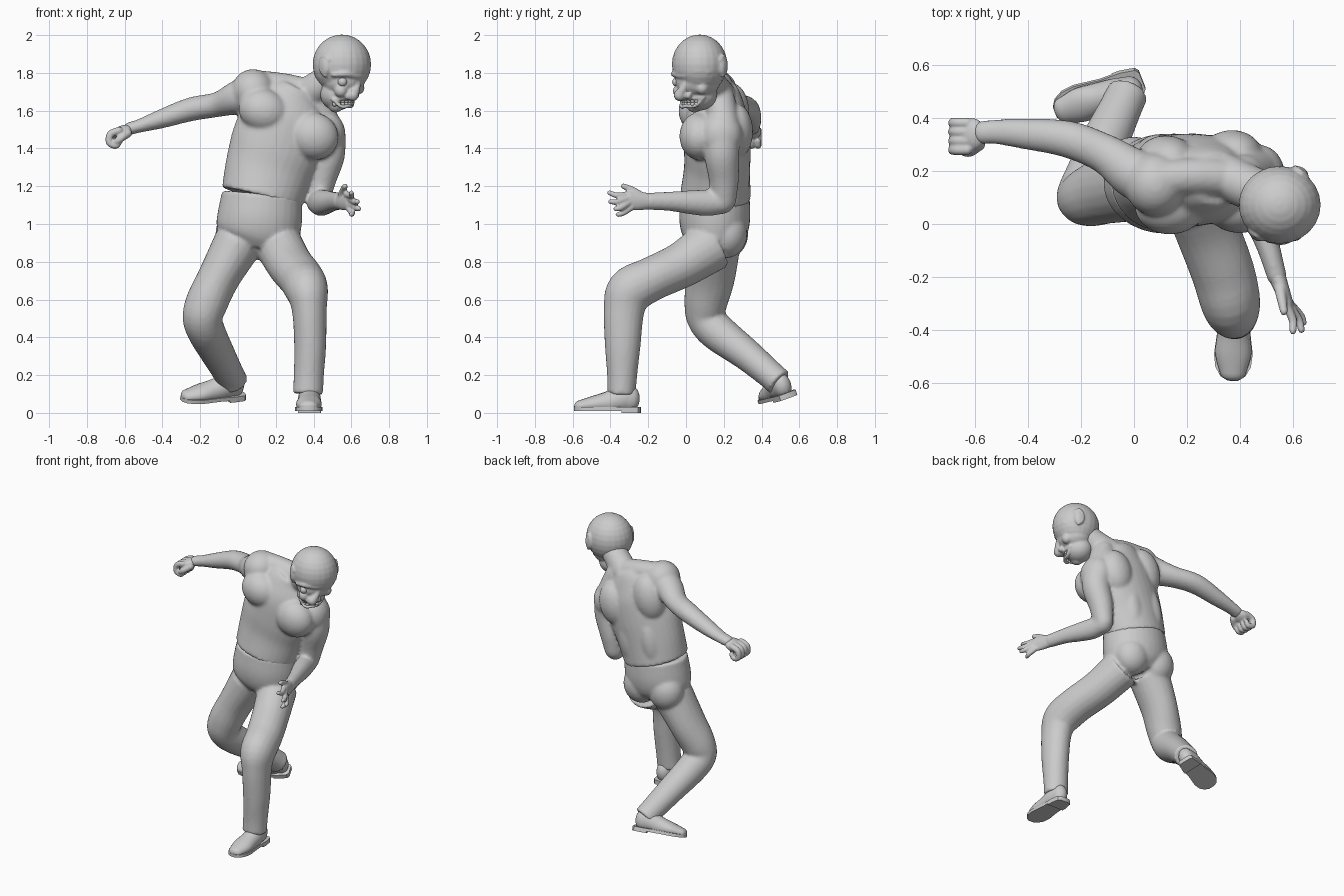
import bpy, bmesh, math
from mathutils import Vector, Matrix, Euler


def tube(bm, pts, side=(1, 0, 0), n=20, dome=True):
    """Smooth loft through (x, y, z, radius along side[, other radius]) points."""
    q = [Vector((p[0], p[1], p[2], p[3], p[4] if len(p) > 4 else p[3])) for p in pts]
    q = [q[0] * 2 - q[1]] + q + [q[-1] * 2 - q[-2]]
    s = []
    for i in range(1, len(q) - 2):
        a, b, c, d = q[i - 1:i + 3]
        for k in range(5):
            t = k / 5
            s.append((b * 2 + (c - a) * t + (a * 2 - b * 5 + c * 4 - d) * t * t
                      + (b * 3 - a - c * 3 + d) * t ** 3) * 0.5)
    s.append(q[-2])
    rings = []
    for i, p in enumerate(s):
        t = Vector((s[min(i + 1, len(s) - 1)] - s[max(i - 1, 0)])[:3]).normalized()
        rings.append((Vector(p[:3]), t, p[3], p[4]))
    if dome:
        def cap(ring, sign):
            c, t, a, b = ring
            return [(c + t * sign * min(a, b) * math.sin(w), t, a * math.cos(w), b * math.cos(w))
                    for w in (0.4, 0.8, 1.15, 1.45)]
        rings = cap(rings[0], -1)[::-1] + rings + cap(rings[-1], 1)
    loops = []
    for c, t, a, b in rings:
        u = Vector(side)
        u = (u - t * u.dot(t)).normalized()
        v = t.cross(u)
        loops.append([bm.verts.new(c + u * a * math.cos(w) + v * b * math.sin(w))
                      for w in (2 * math.pi * k / n for k in range(n))])
    for l0, l1 in zip(loops, loops[1:]):
        for k in range(n):
            bm.faces.new((l0[k], l0[(k + 1) % n], l1[(k + 1) % n], l1[k]))
    bm.faces.new(loops[0][::-1])
    bm.faces.new(loops[-1])
    return [v for l in loops for v in l]


def ball(bm, loc, r, rot=(0, 0, 0)):
    r = (r, r, r) if isinstance(r, float) else r
    m = (Matrix.Translation(loc) @ Euler([math.radians(a) for a in rot]).to_matrix().to_4x4()
         @ Matrix.Diagonal((*r, 1)))
    bmesh.ops.create_uvsphere(bm, u_segments=24, v_segments=14, radius=1, matrix=m)


def slab(bm, outline, z0, z1):
    lo, hi = ([bm.verts.new((x, y, z)) for x, y in outline] for z in (z0, z1))
    n = len(lo)
    for k in range(n):
        bm.faces.new((lo[k], lo[(k + 1) % n], hi[(k + 1) % n], hi[k]))
    bm.faces.new(lo[::-1])
    bm.faces.new(hi)
    return lo + hi


def finish(name, bm, voxel=0, smooth=4):
    """Turn the pieces into one object, fused by a voxel remesh if wanted."""
    bmesh.ops.recalc_face_normals(bm, faces=bm.faces)
    me = bpy.data.meshes.new(name)
    bm.to_mesh(me)
    bm.free()
    ob = bpy.data.objects.new(name, me)
    bpy.context.collection.objects.link(ob)
    if voxel:
        m = ob.modifiers.new("fuse", 'REMESH')
        m.mode, m.voxel_size, m.use_smooth_shade = 'VOXEL', voxel, True
        m = ob.modifiers.new("soften", 'SMOOTH')
        m.factor, m.iterations = 0.5, smooth
    else:
        bpy.ops.object.select_all(action='DESELECT')
        ob.select_set(True)
        bpy.context.view_layer.objects.active = ob
        bpy.ops.object.shade_smooth_by_angle(angle=math.radians(40))
    return ob


# Upper body: trunk leaning to the left side
bm = bmesh.new()
tube(bm, [(.126, .155, 1.14, .218, .187), (.165, .165, 1.29, .235, .175),
          (.21, .165, 1.42, .25, .175), (.255, .165, 1.56, .235, .165),
          (.29, .17, 1.66, .18, .13), (.32, .17, 1.72, .11, .10)],
     side=(.95, .1, -.3), n=32, dome=False)
# chest, shoulder blades, lower back and shoulders
ball(bm, (.135, .065, 1.60), (.135, .105, .115), (0, 20, 0))
ball(bm, (.40, .07, 1.465), (.135, .105, .125), (0, 25, 0))
ball(bm, (.12, .24, 1.59), (.11, .095, .16), (0, 15, 0))
ball(bm, (.37, .265, 1.49), (.11, .09, .15), (0, 15, 0))
ball(bm, (.09, .25, 1.3), (.08, .09, .2), (0, 12, 0))
ball(bm, (.25, .255, 1.28), (.08, .085, .2), (0, 12, 0))
ball(bm, (.08, .15, 1.705), (.115, .12, .115))
ball(bm, (.47, .185, 1.47), (.10, .115, .125))
# neck and the muscles beside it
tube(bm, [(.35, .18, 1.68, .085), (.43, .14, 1.73, .085), (.51, .11, 1.79, .08)], (0, 1, 0))
tube(bm, [(.10, .17, 1.745, .07), (.25, .18, 1.725, .072), (.39, .17, 1.69, .075)], (0, 1, 0))
tube(bm, [(.46, .2, 1.52, .085), (.41, .18, 1.66, .08)])
# right arm, stretched out sideways
tube(bm, [(.10, .15, 1.70, .10), (0, .19, 1.67, .095, .09), (-.11, .265, 1.632, .075, .066),
          (-.25, .32, 1.607, .07, .063), (-.41, .34, 1.555, .058, .05),
          (-.52, .348, 1.52, .047, .036), (-.575, .345, 1.505, .044, .034)], (0, 1, 0))
# left arm, bent forward
tube(bm, [(.475, .19, 1.46, .095), (.475, .19, 1.36, .09, .092), (.445, .2, 1.24, .077, .08),
          (.425, .198, 1.125, .062, .068)])
tube(bm, [(.422, .195, 1.115, .06, .062), (.44, .11, 1.112, .062, .07), (.47, .02, 1.115, .056, .063),
          (.505, -.08, 1.12, .045, .052), (.54, -.2, 1.12, .037, .045)])
finish("upper_body", bm, .011, 5)

# Trousers: hips and both legs
bm = bmesh.new()
tube(bm, [(.128, .155, 1.155, .213, .182), (.115, .152, 1.03, .225, .188),
          (.10, .15, .94, .215, .17), (.085, .15, .88, .15, .125)],
     side=(.98, 0, -.2), n=32, dome=False)
ball(bm, (.0, .22, .95), (.12, .11, .13))
ball(bm, (.2, .215, .95), (.12, .11, .13))
tube(bm, [(.215, .14, .89, .125, .14), (.275, -.02, .785, .122, .122), (.335, -.18, .71, .12, .117),
          (.365, -.295, .645, .113, .125), (.378, -.328, .54, .092, .108),
          (.382, -.335, .36, .085, .095), (.375, -.338, .2, .08, .08), (.37, -.342, .10, .08, .075)],
     dome=False)
tube(bm, [(.0, .15, .90, .13, .14), (-.10, .13, .72, .112, .13), (-.165, .105, .585, .112, .115),
          (-.188, .105, .5, .105, .1), (-.165, .17, .425, .1, .1), (-.105, .32, .31, .09, .085),
          (-.045, .45, .2, .08, .075), (-.025, .495, .16, .08, .075)], dome=False)
finish("trousers", bm, .011, 4)

# Shoes: upper, flat sole and heel block, made level and then placed
SOLE = [(0, .035), (.012, .05), (.07, .06), (.15, .06), (.25, .073), (.3, .067), (.335, .047), (.352, .02)]
for name, heel, fwd, up in (("left_shoe", (.38, -.24, 0), (-.02, -1, 0), (0, 0, 1)),
                            ("right_shoe", (.03, .55, .08), (-.93, -.34, -.07), (0, -.35, .93))):
    bm = bmesh.new()
    for v in tube(bm, [(0, .055, .075, .05, .07), (0, .10, .075, .06, .07), (0, .17, .055, .062, .06),
                       (0, .25, .045, .068, .045), (0, .32, .035, .05, .032)]):
        v.co.z = max(v.co.z, .02)
    slab(bm, [(w, l) for l, w in SOLE] + [(-w, l) for l, w in SOLE[::-1]], .01, .03)
    back = SOLE[:3] + [(.1, .06)]
    slab(bm, [(w, l) for l, w in back] + [(-w, l) for l, w in back[::-1]], 0, .02)
    f = Vector(fwd).normalized()
    r = f.cross(Vector(up)).normalized()
    m = Matrix((r, f, r.cross(f))).transposed().to_4x4()
    bm.transform(Matrix.Translation(heel) @ m)
    finish(name, bm)

# Right hand: closed fist
bm = bmesh.new()
ball(bm, (-.612, .338, 1.487), (.058, .062, .034), (0, -25, 0))
for k in range(4):
    y = .28 + .034 * k
    tube(bm, [(-.63, y, 1.495, .02), (-.675, y, 1.475, .02), (-.68, y, 1.43, .019),
              (-.645, y, 1.415, .017), (-.625, y, 1.44, .015)], (0, 1, 0), 12)
tube(bm, [(-.585, .30, 1.48, .024), (-.625, .272, 1.45, .02), (-.665, .285, 1.42, .016)], (0, 1, .3), 12)
finish("right_hand", bm, .006, 3)

# Left hand: open, fingers fanned and slightly bent
bm = bmesh.new()
tube(bm, [(.537, -.19, 1.12, .034, .042), (.56, -.25, 1.122, .028, .05), (.582, -.30, 1.122, .02, .05)])
for base, tip in (((.575, -.305, 1.157), (.60, -.405, 1.165)), ((.588, -.31, 1.135), (.632, -.40, 1.118)),
                  ((.592, -.305, 1.11), (.64, -.372, 1.08)), ((.583, -.29, 1.087), (.60, -.36, 1.05))):
    a, b = Vector(base), Vector(tip)
    mid = (a + b) / 2 + Vector((.012, -.008, -.01))
    tube(bm, [(*a, .017), (*mid, .016), (*b, .013)], n=12)
tube(bm, [(.55, -.235, 1.145, .024), (.558, -.285, 1.18, .019), (.566, -.33, 1.2, .015)], n=12)
finish("left_hand", bm, .006, 3)

# Head: skull, cheeks and jaw, turned and tipped down
bm = bmesh.new()
ball(bm, (.55, .072, 1.845), (.155, .147, .158))
ball(bm, (.555, .062, 1.755), (.11, .12, .09))
ball(bm, (.525, .07, 1.685), (.09, .095, .085))
ball(bm, (.517, .045, 1.635), (.042, .045, .045))
# nose
tube(bm, [(.635, .005, 1.755, .017), (.625, -.015, 1.715, .022), (.608, -.033, 1.682, .032)], n=14)
ball(bm, (.582, -.035, 1.677), .02)
ball(bm, (.622, .01, 1.68), .02)
# brows and cheekbones
tube(bm, [(.505, -.058, 1.79, .013), (.57, -.06, 1.795, .018), (.645, -.01, 1.785, .016),
          (.682, .055, 1.81, .018), (.68, .12, 1.805, .013)], (0, 0, 1), 12)
ball(bm, (.545, -.035, 1.705), .035)
ball(bm, (.635, .085, 1.72), .035)
# ears, with a hollow-looking raised rim
for x, y in ((.462, -.043), (.632, .195)):
    ball(bm, (x, y, 1.835), (.018, .03, .05), (0, 0, 54))
    rim = [(x - .03 * math.cos(w) * .81, y + .03 * math.cos(w) * .58, 1.838 + .052 * math.sin(w), .01)
           for w in (-1.6, -.7, 0, .8, 1.6, 2.5)]
    tube(bm, rim, (.58, .81, 0), 10)
# lips
for mid_z, out in ((1.663, .004), (1.622, -.004)):
    tube(bm, [(.502, -.022, 1.658, .009), (.55 + out, -.024, mid_z, .011),
              (.588 + out, .0, mid_z + .002, .011), (.606 + out, .05, mid_z + .004, .011),
              (.613, .095, 1.67, .009)], (0, 0, 1), 10)
finish("head", bm, .007, 3)

# Eyeballs and teeth
bm = bmesh.new()
for p in ((.553, -.048, 1.752), (.652, .075, 1.765)):
    ball(bm, p, .025)
finish("eyes", bm)
bm = bmesh.new()
for k in range(7):
    w = math.radians(-100 + 16 * k)
    for z in (1.652, 1.634):
        ball(bm, (.525 + .079 * math.cos(w), .062 + .079 * math.sin(w), z), (.011, .011, .012))
finish("teeth", bm)
